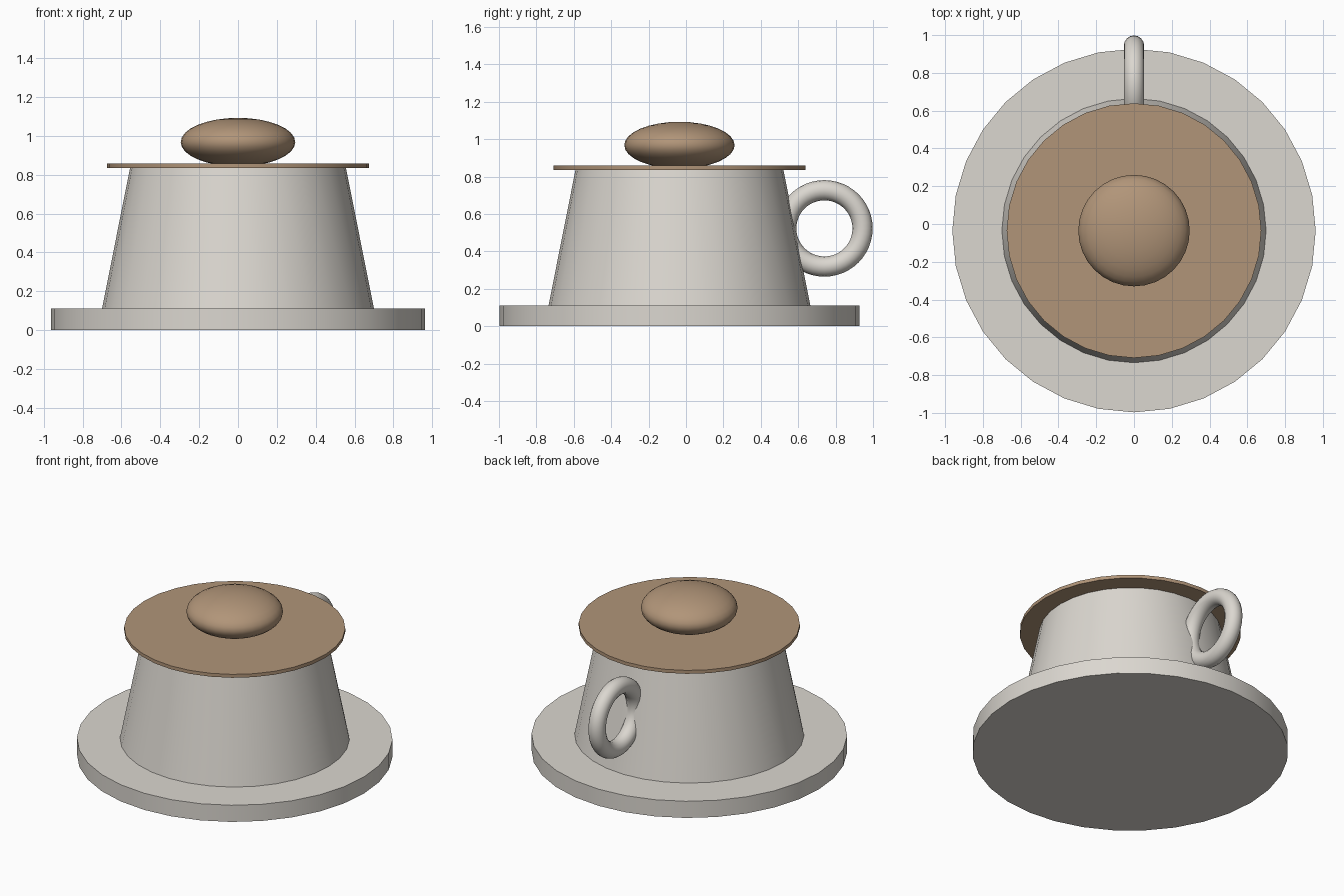
import bpy
import math

if "Cube" in bpy.data.objects:
    bpy.data.objects.remove(bpy.data.objects["Cube"])

CY = -0.035  # y of the pot axis; the handle reaches out to +y


def material(name, rgb):
    mat = bpy.data.materials.new(name)
    mat.diffuse_color = (*rgb, 1.0)
    mat.use_nodes = True
    mat.node_tree.nodes["Principled BSDF"].inputs["Base Color"].default_value = mat.diffuse_color
    return mat


def finish(name, mat):
    obj = bpy.context.object
    obj.name = name
    obj.data.materials.append(mat)
    bpy.ops.object.transform_apply(location=False, rotation=True, scale=True)
    bpy.ops.object.shade_smooth_by_angle(angle=math.radians(35))
    return obj


def frustum(name, r_bottom, r_top, z0, z1, mat):
    bpy.ops.mesh.primitive_cone_add(vertices=32, radius1=r_bottom, radius2=r_top,
                                    depth=z1 - z0, location=(0, CY, (z0 + z1) / 2))
    return finish(name, mat)


cream = material("cream ceramic", (0.71, 0.68, 0.63))
brown = material("light brown", (0.44, 0.30, 0.19))

# Saucer, tapered cup body and flat lid
frustum("saucer", 0.962, 0.962, 0.0, 0.112, cream)
frustum("cup_body", 0.70, 0.555, 0.11, 0.84, cream)
frustum("lid", 0.674, 0.674, 0.835, 0.858, brown)

# Flattened round knob on the lid
bpy.ops.mesh.primitive_uv_sphere_add(segments=32, ring_count=16, radius=1,
                                     location=(0, CY, 0.968), scale=(0.295, 0.295, 0.125))
finish("lid_knob", brown)

# Ring handle standing upright at the back
bpy.ops.mesh.primitive_torus_add(major_segments=48, minor_segments=16,
                                 major_radius=0.204, minor_radius=0.054,
                                 location=(0, 0.74, 0.523),
                                 rotation=(0, math.pi / 2, 0))
finish("handle", cream)
